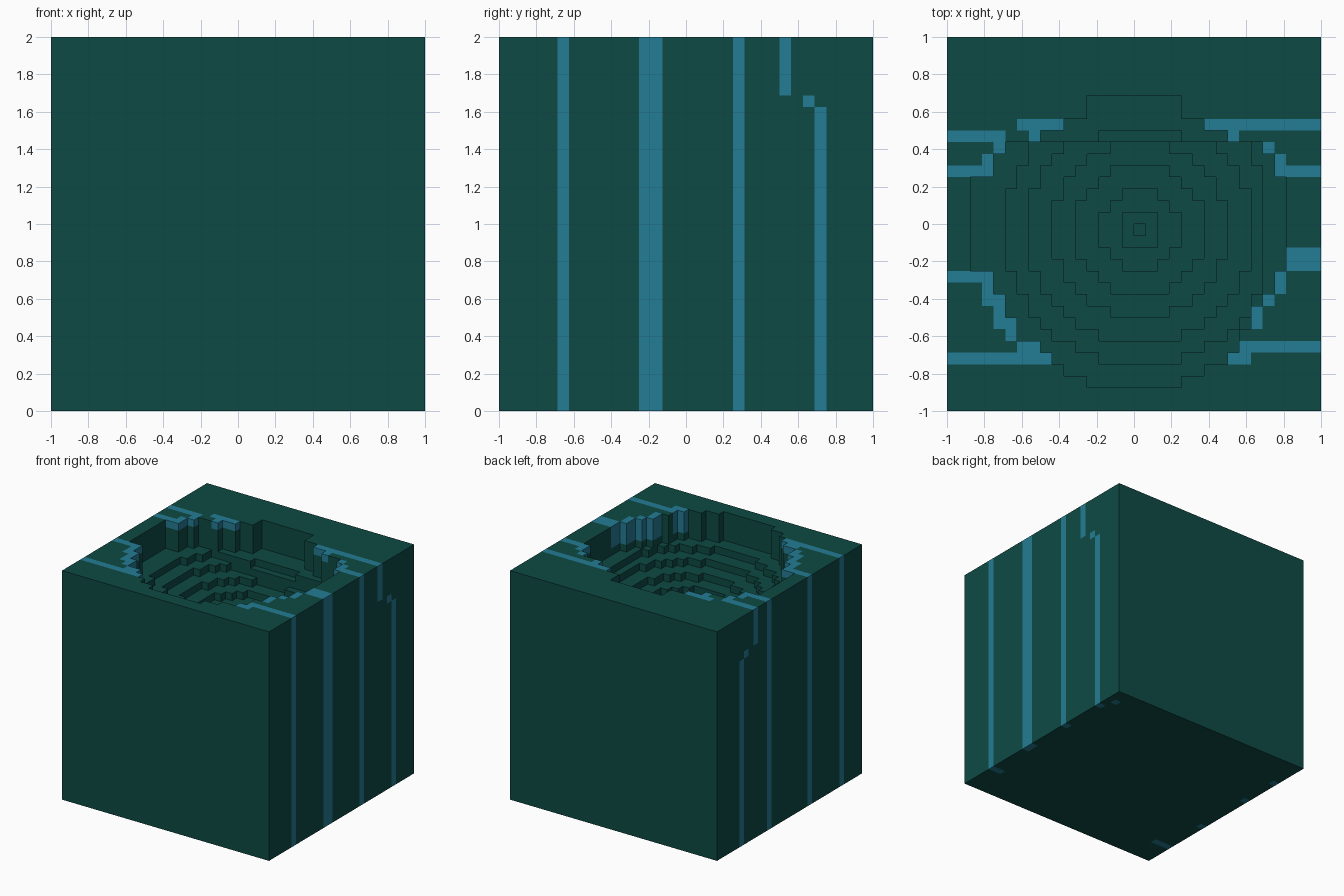
import bpy, bmesh
from mathutils import Vector

cube = bpy.data.objects.get("Cube")
if cube:
    bpy.data.objects.remove(cube, do_unlink=True)

N = 32            # cells per side
CELL = 2 / N
HALF = N // 2


def material(name, rgb):
    m = bpy.data.materials.new(name)
    m.use_nodes = True
    m.diffuse_color = (*rgb, 1)
    m.node_tree.nodes["Principled BSDF"].inputs["Base Color"].default_value = (*rgb, 1)
    return m


rock_mat = material("dark teal rock", (0.0044, 0.0685, 0.058))
water_mat = material("blue water", (0.0176, 0.200, 0.296))

# Rim of the pit: row -> first open cell and end of the open span
rim = {10: (-4, 4), 9: (-4, 4), 8: (-6, 6), 7: (-8, 8), 6: (-11, 11),
       5: (-12, 12), 4: (-12, 12), -5: (-12, 12), -6: (-12, 12),
       -7: (-11, 11), -8: (-11, 10), -9: (-10, 10), -10: (-10, 9),
       -11: (-8, 9), -12: (-7, 8), -13: (-6, 6), -14: (-4, 4)}
for row in range(-4, 4):
    rim[row] = (-14, 13)

RIM_DEPTH = 4
RINGS = (11.5, 9.5, 7.5, 5.5, 3.5, 1.5, 0.5)   # terrace radii in cells


def pit_depth(i, j):
    """Cells removed below the top at column i, j."""
    if j not in rim or not rim[j][0] <= i < rim[j][1]:
        return 0
    depth = RIM_DEPTH
    for n, r in enumerate(RINGS):
        limit = 8 - n if n < 2 else 99          # outer terraces are cut off at the back
        if r == 1.5:
            inside = max(abs(i), abs(j + 1)) <= 1
        else:
            inside = i * i + (j + 1) ** 2 <= r * r
        if n == 0 and (i >= 11 or (j == 7 and abs(i) > 3)):
            inside = False
        if inside and j < limit:
            depth = RIM_DEPTH + 1 + n
    return depth


# Water cells
water = set()


def run(i0, i1, j, depth=1):
    """Channel along x, reaching down from the top."""
    for i in range(i0, i1 + 1):
        for k in range(N - depth, N):
            water.add((i, j, k))


def fall(i, j, k0, k1):
    for k in range(k0, k1):
        water.add((i, j, k))


# Channels on the left edge of the top, then the right edge
for i0, i1, j in ((-16, -12, 7), (-9, -9, 7), (-10, -7, 8), (-12, -12, 6),
                  (-13, -13, 5), (-16, -13, 4), (-16, -13, -5), (-13, -13, -6),
                  (-13, -12, -7), (-12, -12, -8), (-12, -11, -9), (-11, -11, -10),
                  (-10, -9, -11), (-16, -8, -12)):
    run(i0, i1, j)
for i0, i1, j in ((6, 15, 8), (8, 8, 7), (11, 11, 6), (12, 12, 5), (12, 15, 4),
                  (13, 15, -3), (13, 15, -4), (12, 12, -5), (12, 12, -6),
                  (11, 11, -7), (10, 10, -8), (10, 10, -9), (9, 15, -11), (8, 9, -12)):
    run(i0, i1, j, 3 if j < 0 else 1)

# Falls down both sides: straight ones, then the broken one at the back
for i, rows, (top, mid, low) in ((15, (-11, -4, -3, 4), (8, 10, 11)),
                                 (-16, (-12, -5, 4), (7, 9, 10))):
    for j in rows:
        fall(i, j, 0, N)
    fall(i, top, 27, N)
    fall(i, mid, 26, 27)
    fall(i, low, 0, 26)

# Small pools that show underneath
for cell in ((14, 13, 0), (14, -11, 0), (-15, -12, 0), (-14, -12, 0)):
    water.add(cell)

depths = {(i, j): pit_depth(i, j) for i in range(-HALF, HALF) for j in range(-HALF, HALF)}


def solid(i, j, k):
    return (i, j) in depths and 0 <= k < N - depths[i, j]


def build(name, mat, belongs):
    """Mesh of every exposed cell side whose cell belongs to the part."""
    bm = bmesh.new()
    verts = {}

    def vert(p):
        key = tuple(int(round(c)) for c in p)
        if key not in verts:
            verts[key] = bm.verts.new(Vector(key) * CELL)
        return verts[key]

    for i, j in depths:
        for k in range(N - depths[i, j]):
            if not belongs((i, j, k)):
                continue
            centre = Vector((i + 0.5, j + 0.5, k + 0.5))
            for axis in range(3):
                for sign in (-1, 1):
                    n = [0, 0, 0]
                    n[axis] = sign
                    if solid(i + n[0], j + n[1], k + n[2]):
                        continue
                    n = Vector(n)
                    u = Vector((n.y, n.z, n.x))
                    w = n.cross(u)
                    corners = ((-1, -1), (1, -1), (1, 1), (-1, 1))
                    bm.faces.new([vert(centre + (n + u * a + w * b) / 2) for a, b in corners])
    mesh = bpy.data.meshes.new(name)
    bm.to_mesh(mesh)
    bm.free()
    mesh.materials.append(mat)
    obj = bpy.data.objects.new(name, mesh)
    bpy.context.collection.objects.link(obj)
    return obj


# Rock with the terraced pit, and the water set flush into it
build("rock_block", rock_mat, lambda c: c not in water)
build("water_channels", water_mat, lambda c: c in water)
